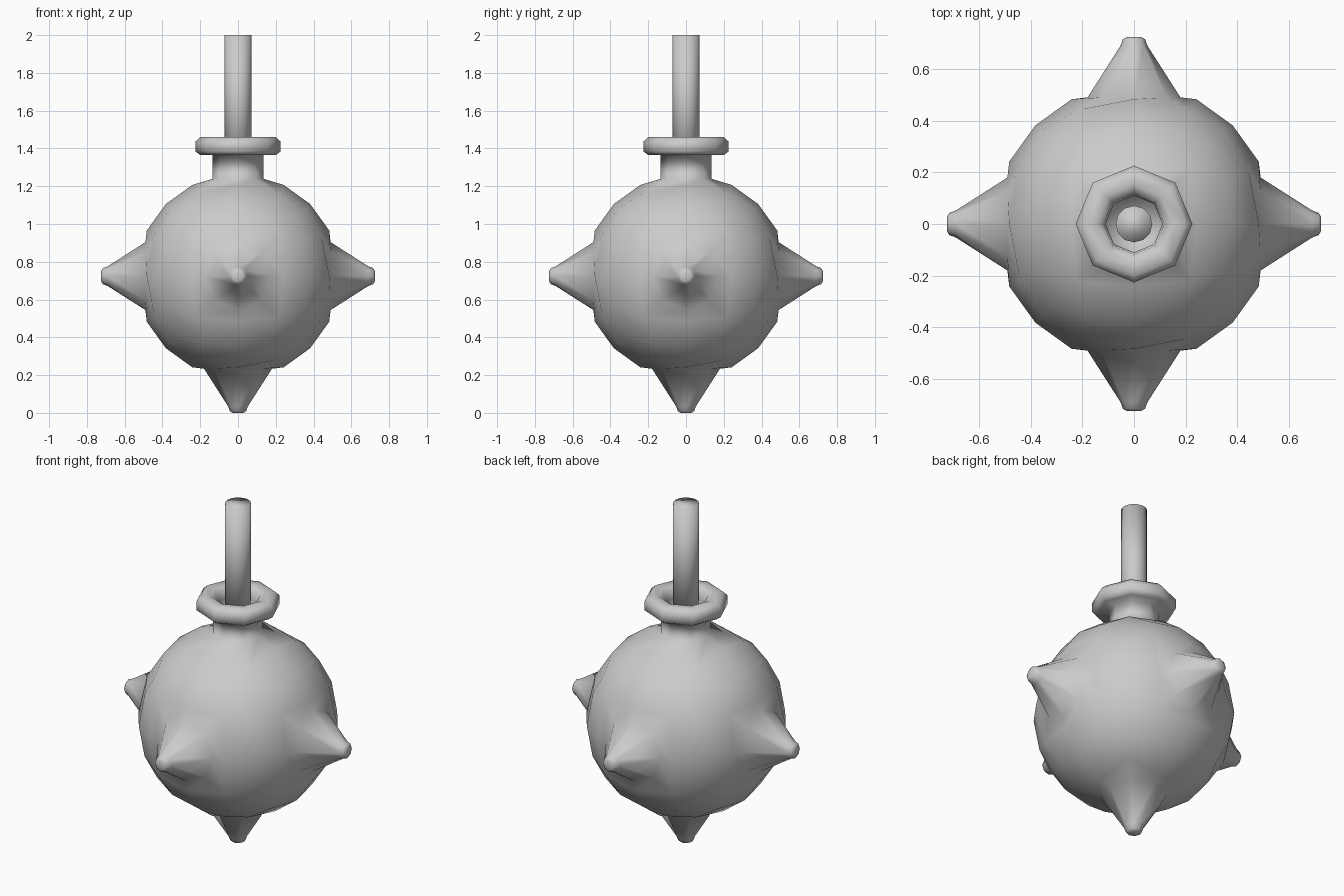
import bpy, bmesh, math
from mathutils import Vector

cube = bpy.data.objects.get("Cube")
if cube:
    bpy.data.objects.remove(cube, do_unlink=True)

CENTRE = Vector((0, 0, 0.724))
RADIUS = 0.54

grey = bpy.data.materials.new("plain grey")
grey.use_nodes = True
GREY = (0.6, 0.6, 0.6, 1)
grey.diffuse_color = GREY
grey.node_tree.nodes["Principled BSDF"].inputs["Base Color"].default_value = GREY


def finish(bm, name):
    """Turn the bmesh into a smooth-shaded grey object."""
    bmesh.ops.recalc_face_normals(bm, faces=bm.faces)
    for f in bm.faces:
        f.smooth = True
    mesh = bpy.data.meshes.new(name)
    bm.to_mesh(mesh)
    bm.free()
    mesh.materials.append(grey)
    obj = bpy.data.objects.new(name, mesh)
    bpy.context.collection.objects.link(obj)
    return obj


def grow(bm, axis, profile):
    """Replace the patch around a pole by octagonal rings of (radius, height)."""
    pole = min(bm.verts, key=lambda v: (v.co - axis * RADIUS).length)
    patch = bmesh.utils.face_join(list(pole.link_faces), True)
    if patch is None:
        return
    ring = list(patch.verts)
    out = [(v.co - axis * v.co.dot(axis)).normalized() for v in ring]
    bm.faces.remove(patch)
    if pole.is_valid and not pole.link_faces:
        bm.verts.remove(pole)
    n = len(ring)
    for r, h in profile:
        new = [bm.verts.new(axis * h + d * r) for d in out]
        for i in range(n):
            j = (i + 1) % n
            bm.faces.new((ring[i], ring[j], new[j], new[i]))
        ring = new
    bm.faces.new(ring)


# Ball: a gridded cube rounded to a sphere
bm = bmesh.new()
bmesh.ops.create_cube(bm, size=2)
bmesh.ops.subdivide_edges(bm, edges=bm.edges[:], cuts=3, use_grid_fill=True)
for v in bm.verts:
    v.co = v.co.normalized() * RADIUS

# Five spikes grown out of the ball
spike = [(0.18, 0.49), (0.052, 0.69), (0.043, 0.715), (0.028, 0.724)]
for axis in ((1, 0, 0), (-1, 0, 0), (0, 1, 0), (0, -1, 0), (0, 0, -1)):
    grow(bm, Vector(axis), spike)

# Neck with a rolled collar and a hollow inside
neck_and_collar = [(0.135, 0.515), (0.135, 0.641), (0.2, 0.641), (0.226, 0.66),
                   (0.226, 0.712), (0.2, 0.736), (0.15, 0.736), (0.118, 0.715),
                   (0.11, 0.67), (0.11, 0.6)]
grow(bm, Vector((0, 0, 1)), neck_and_collar)
ball = finish(bm, "spiked_ball")
ball.location = CENTRE

# Rod standing in the neck
bm = bmesh.new()
bmesh.ops.create_cone(bm, cap_ends=True, segments=12, radius1=0.071, radius2=0.071, depth=0.7)
rod = finish(bm, "rod")
rod.location = (0, 0, 1.65)
